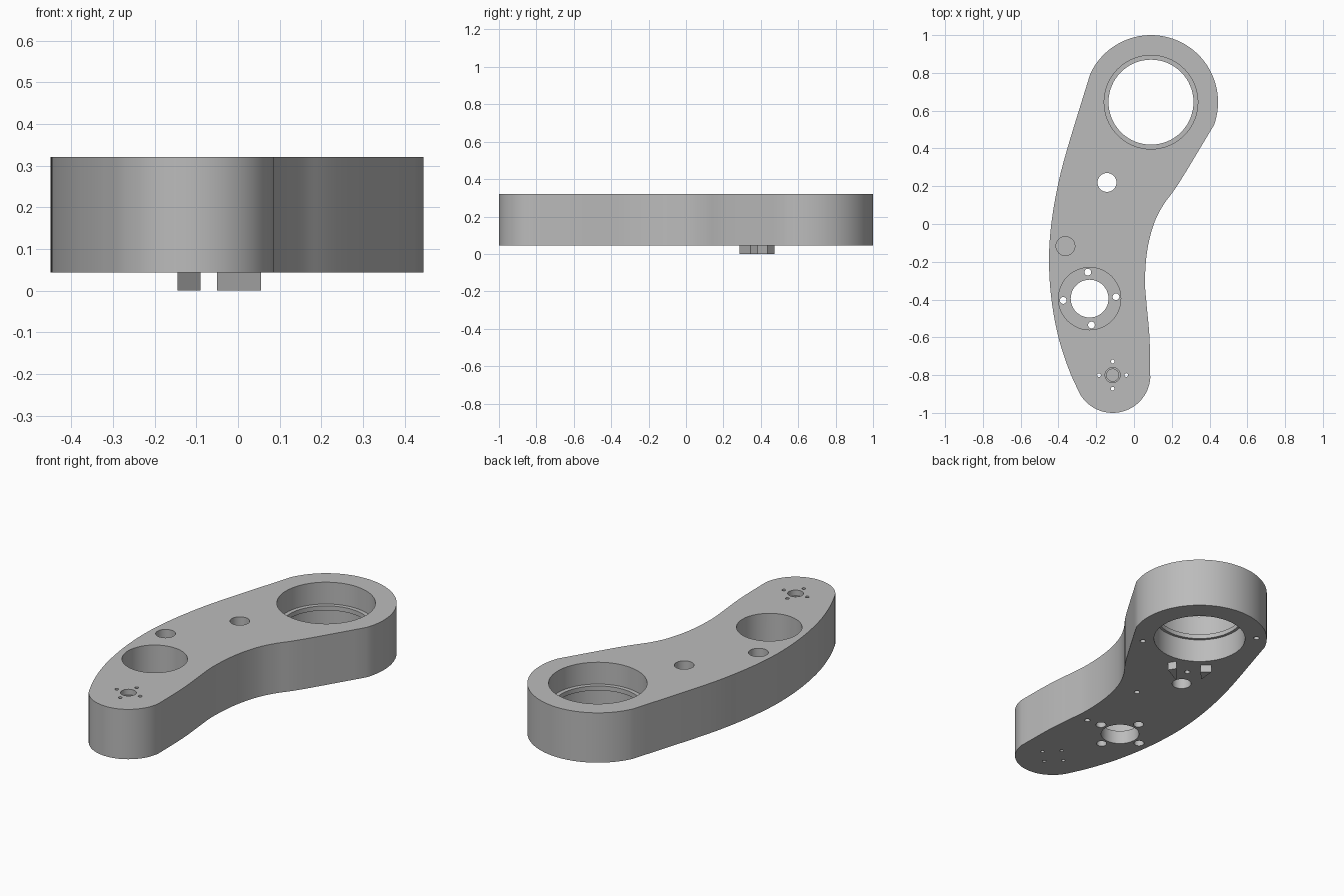
import bpy, bmesh, math
from mathutils import Vector

if "Cube" in bpy.data.objects:
    bpy.data.objects.remove(bpy.data.objects["Cube"])

grey = bpy.data.materials.new("machined_grey")
grey.diffuse_color = (0.5, 0.5, 0.5, 1)
grey.use_nodes = True
grey.node_tree.nodes["Principled BSDF"].inputs["Base Color"].default_value = grey.diffuse_color
Z0, Z1 = 0.044, 0.321          # underside and top of the arm


def prism(name, pts, z0, z1):
    """Extrude a counter-clockwise outline between two heights."""
    bm = bmesh.new()
    face = bm.faces.new([bm.verts.new((x, y, z0)) for x, y in pts])
    ext = bmesh.ops.extrude_face_region(bm, geom=[face])
    bmesh.ops.translate(bm, vec=(0, 0, z1 - z0),
                        verts=[g for g in ext["geom"] if isinstance(g, bmesh.types.BMVert)])
    bmesh.ops.recalc_face_normals(bm, faces=bm.faces[:])
    me = bpy.data.meshes.new(name)
    bm.to_mesh(me)
    bm.free()
    me.materials.append(grey)
    ob = bpy.data.objects.new(name, me)
    bpy.context.collection.objects.link(ob)
    return ob


def arc(cx, cy, r, a0, a1, n):
    return [(cx + r * math.cos(math.radians(a0 + (a1 - a0) * i / n)),
             cy + r * math.sin(math.radians(a0 + (a1 - a0) * i / n))) for i in range(n + 1)]


def spline(pts, steps=5):
    """Smooth curve through the points, without its two ends."""
    p = [Vector(q) for q in pts]
    p = [2 * p[0] - p[1]] + p + [2 * p[-1] - p[-2]]
    out = []
    for i in range(1, len(p) - 2):
        a, b, c, d = p[i - 1:i + 3]
        for k in range(steps):
            t = k / steps
            v = 0.5 * (2 * b + (c - a) * t + (2 * a - 5 * b + 4 * c - d) * t * t
                       + (3 * b - a - 3 * c + d) * t ** 3)
            out.append((v.x, v.y))
    return out[1:]


# Curved arm outline: large end, concave and convex flanks, small end
BIG, MID, TIP = (0.09, 0.645), (-0.235, -0.395), (-0.113, -0.8)
big_end = arc(*BIG, 0.355, -20, 155, 48)
small_end = arc(*TIP, 0.2, 208, 355, 32)
convex = spline([big_end[-1], (-0.36, 0.375), (-0.41, 0.17), (-0.44, -0.02), (-0.45, -0.2),
                 (-0.437, -0.4), (-0.4, -0.6), (-0.345, -0.77), small_end[0]])
concave = spline([small_end[-1], (0.082, -0.6), (0.067, -0.43), (0.058, -0.3), (0.07, -0.14),
                  (0.105, 0.0), (0.155, 0.1), (0.24, 0.22), big_end[0]])
arm = prism("arm_body", big_end + convex + small_end + concave, Z0, Z1)


def cut(center, r, z0=0.0, z1=0.4, n=32):
    """Bore a round hole into the arm."""
    tool = prism("bore_cutter", arc(*center, r, 0, 360, n)[:-1], z0, z1)
    tool.hide_render = True
    mod = arm.modifiers.new("bore", 'BOOLEAN')
    mod.operation, mod.solver, mod.object = 'DIFFERENCE', 'EXACT', tool
    bpy.context.view_layer.objects.active = arm
    bpy.ops.object.modifier_apply(modifier=mod.name)
    bpy.data.objects.remove(tool)


def around(center, r, deg):
    a = math.radians(deg)
    return (center[0] + r * math.cos(a), center[1] + r * math.sin(a))


# Large bearing bore with an internal retaining lip
cut(BIG, 0.225, n=64)
cut(BIG, 0.248, z0=0.2, n=64)
cut(BIG, 0.24, z1=0.175, n=64)

# Motor pocket, shaft hole and four counterbored screw holes
cut(MID, 0.1, n=48)
cut(MID, 0.165, z0=0.12, n=48)
for k in range(4):
    p = around(MID, 0.14, 4 + 90 * k)
    cut(p, 0.018, n=20)
    cut(p, 0.027, z1=0.08, n=20)

# Cable hole and blind pin hole
cut((-0.143, 0.22), 0.05)
cut((-0.363, -0.117), 0.05, z0=0.18)

# Small end: stepped pivot hole and four tiny screw holes
cut(TIP, 0.04, z0=0.29)
cut(TIP, 0.032, z0=0.22)
for k in range(4):
    cut(around(TIP, 0.072, 90 * k), 0.01, n=16)

# Screw holes in the underside
for p in [around(BIG, 0.3, -45), around(BIG, 0.3, 139), (-0.086, 0.334),
          (-0.02, 0.0), (-0.01, -0.395)]:
    cut(p, 0.015, z1=0.14, n=16)

# Two wedge-shaped stops under the arm
stop_a = prism("stop_wedge_right", [(-0.05, 0.287), (0.055, 0.345), (0.03, 0.385)], 0, Z0 + 0.001)
stop_b = prism("stop_wedge_left", [(-0.145, 0.38), (-0.09, 0.437), (-0.135, 0.474)], 0, Z0 + 0.001)

# Smooth curved walls while keeping rims sharp
bpy.ops.object.select_all(action='DESELECT')
arm.select_set(True)
bpy.context.view_layer.objects.active = arm
bpy.ops.object.shade_smooth_by_angle(angle=math.radians(30))
